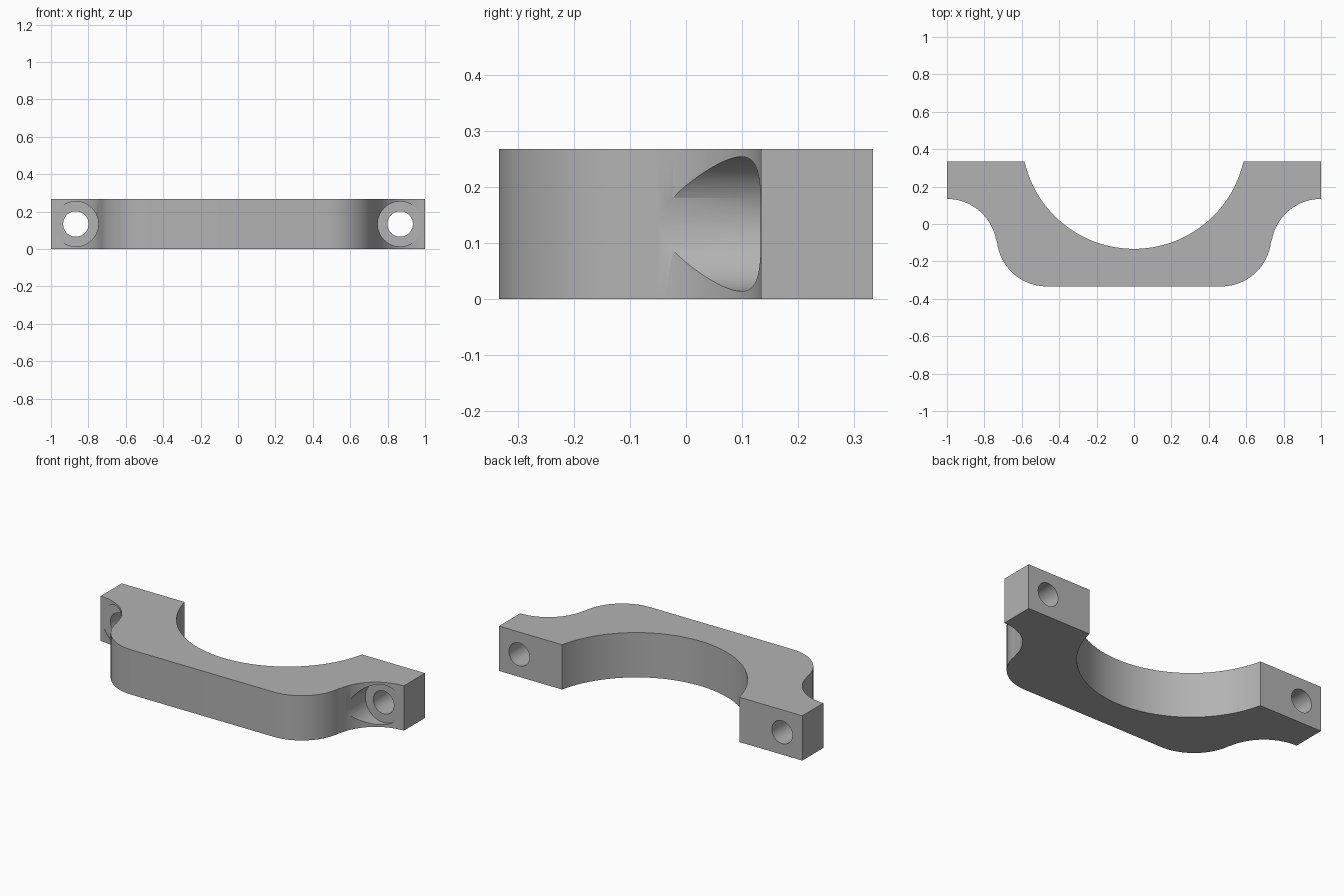
import bpy
import bmesh
from math import sin, cos, pi, atan2, radians
from mathutils import Matrix

if "Cube" in bpy.data.objects:
    bpy.data.objects.remove(bpy.data.objects["Cube"], do_unlink=True)

HEIGHT = 0.267
BOLT_X = 0.867
SEAT_Y = 0.133      # floor of the counterbore
BACK_Y = 0.333

grey = bpy.data.materials.new("plain grey")
grey.use_nodes = True
colour = (0.45, 0.45, 0.45, 1)
grey.diffuse_color = colour
grey.node_tree.nodes["Principled BSDF"].inputs["Base Color"].default_value = colour


def arc(cx, cy, r, start, end, steps):
    return [(cx + r * cos(start + (end - start) * i / steps),
             cy + r * sin(start + (end - start) * i / steps))
            for i in range(steps + 1)]


def make_object(name, bm):
    bmesh.ops.recalc_face_normals(bm, faces=bm.faces)
    mesh = bpy.data.meshes.new(name)
    bm.to_mesh(mesh)
    bm.free()
    mesh.materials.append(grey)
    obj = bpy.data.objects.new(name, mesh)
    bpy.context.collection.objects.link(obj)
    return obj


def bolt_cutter(name, x, radius, y0, y1):
    bm = bmesh.new()
    place = Matrix.Translation((x, (y0 + y1) / 2, HEIGHT / 2)) @ Matrix.Rotation(pi / 2, 4, 'X')
    bmesh.ops.create_cone(bm, cap_ends=True, segments=64, radius1=radius,
                          radius2=radius, depth=y1 - y0, matrix=place)
    obj = make_object(name, bm)
    obj.hide_render = True
    return obj


# Right half of the outline: shoulder curve, relief curve, bolt ear
R = 0.267
lean = atan2(-0.067, 0.533)     # direction between the two tangent arcs
half = arc(0.467, -0.0665, R, -pi / 2, lean, 24)
half += arc(1, -0.133, R, pi + lean, pi / 2, 24)[1:]
half += [(1, BACK_Y)]

# Bore for the shaft, from the right ear round to the left
bore_y, bore_r = 0.467, 0.6
a = atan2(BACK_Y - bore_y, 0.585)
bore = arc(0, bore_y, bore_r, a, -pi - a, 64)
outline = half + bore + [(-x, y) for x, y in reversed(half)]

bm = bmesh.new()
face = bm.faces.new([bm.verts.new((x, y, 0)) for x, y in outline])
top = bmesh.ops.extrude_face_region(bm, geom=[face])
bmesh.ops.translate(bm, vec=(0, 0, HEIGHT),
                    verts=[v for v in top["geom"] if isinstance(v, bmesh.types.BMVert)])
clamp = make_object("bearing_clamp", bm)
bpy.context.view_layer.objects.active = clamp
clamp.select_set(True)

# Bolt holes and counterbored seats in both ears
for side in (-1, 1):
    for name, radius, y0, y1 in (("bolt_seat", 0.12, -0.6, SEAT_Y),
                                 ("bolt_hole", 0.068, -0.7, 0.5)):
        cutter = bolt_cutter(name, side * BOLT_X, radius, y0, y1)
        cut = clamp.modifiers.new(name, 'BOOLEAN')
        cut.operation = 'DIFFERENCE'
        cut.solver = 'EXACT'
        cut.object = cutter
        bpy.ops.object.modifier_apply(modifier=cut.name)
        bpy.data.objects.remove(cutter, do_unlink=True)

bpy.ops.object.shade_smooth_by_angle(angle=radians(30))
